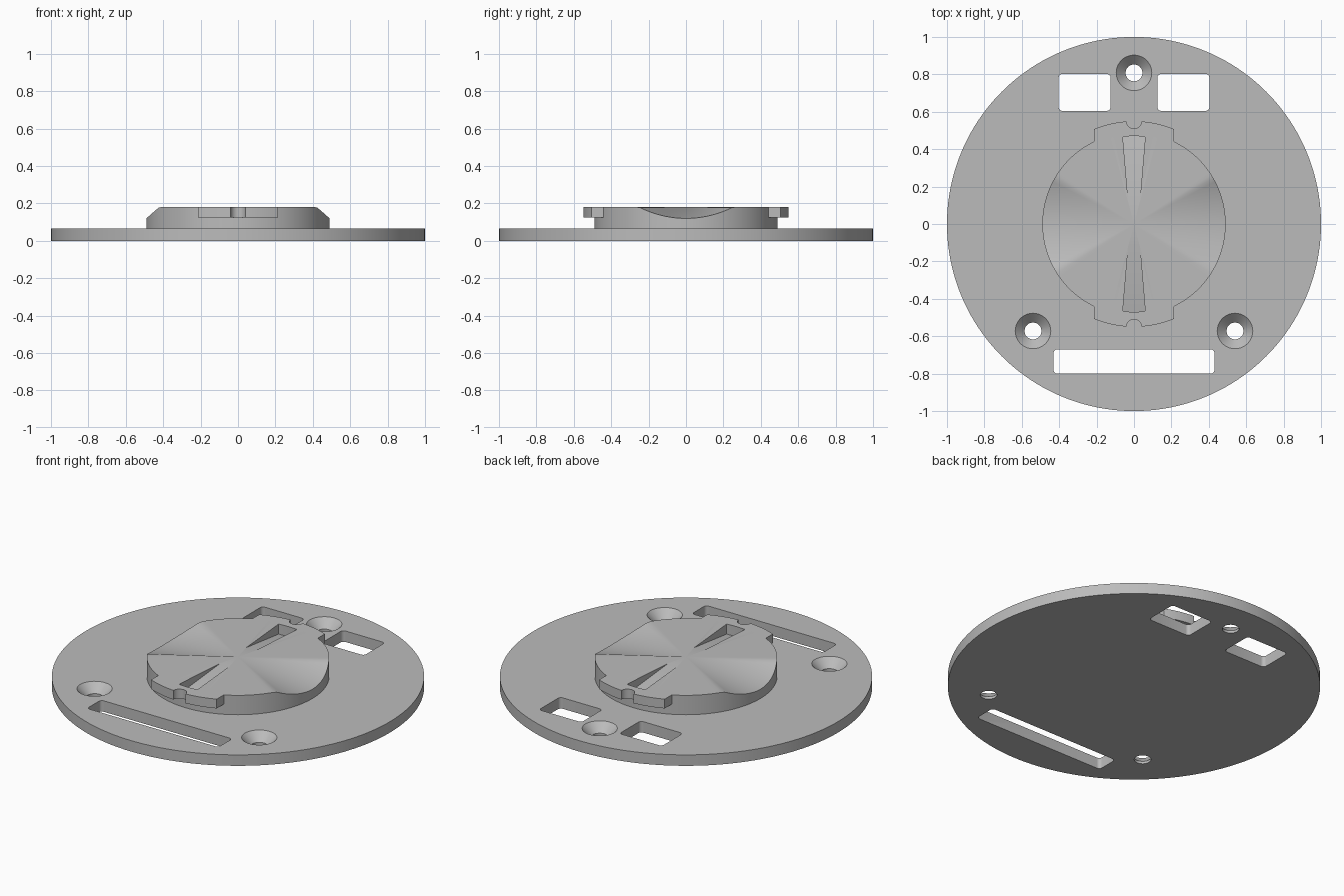
import bpy, bmesh, math
from math import sin, cos, pi

if "Cube" in bpy.data.objects:
    bpy.data.objects.remove(bpy.data.objects["Cube"], do_unlink=True)

PLATE_TOP, HUB_TOP, HUB_R = 0.065, 0.18, 0.49
DIP, DIP_HALF = 0.06, 0.25

grey = bpy.data.materials.new("plain grey")
grey.use_nodes = True
grey.diffuse_color = (0.5, 0.5, 0.5, 1)
grey.node_tree.nodes["Principled BSDF"].inputs["Base Color"].default_value = (0.5, 0.5, 0.5, 1)


def finish(name, bm):
    bmesh.ops.recalc_face_normals(bm, faces=bm.faces)
    mesh = bpy.data.meshes.new(name)
    bm.to_mesh(mesh)
    bm.free()
    mesh.materials.append(grey)
    obj = bpy.data.objects.new(name, mesh)
    bpy.context.collection.objects.link(obj)
    return obj


def arc(r, start, end, n, cx=0, cy=0):
    angles = [start + (end - start) * i / n for i in range(n + 1)]
    return [(cx + r * cos(a), cy + r * sin(a)) for a in angles]


def prism(name, outline, low, high):
    """Extrude an outline; low and high give z from x and y."""
    bm = bmesh.new()
    a = [bm.verts.new((x, y, low(x, y))) for x, y in outline]
    b = [bm.verts.new((x, y, high(x, y))) for x, y in outline]
    bm.faces.new(a)
    bm.faces.new(b)
    for i in range(len(a)):
        bm.faces.new((a[i - 1], a[i], b[i], b[i - 1]))
    return finish(name, bm)


def flat(z):
    return lambda x, y: z


def lathe(name, profile, cx, cy, n=48):
    bm = bmesh.new()
    rings = [[bm.verts.new((x, y, z)) for x, y in arc(r, 0, 2 * pi, n, cx, cy)[:-1]]
             for r, z in profile]
    for a, b in zip(rings, rings[1:]):
        for i in range(n):
            bm.faces.new((a[i - 1], a[i], b[i], b[i - 1]))
    bm.faces.new(rings[0])
    bm.faces.new(rings[-1])
    return finish(name, bm)


def rounded_rect(x0, x1, y0, y1, r=0.02):
    corners = [(x1 - r, y1 - r), (x0 + r, y1 - r), (x0 + r, y0 + r), (x1 - r, y0 + r)]
    return [p for i, (x, y) in enumerate(corners)
            for p in arc(r, i * pi / 2, (i + 1) * pi / 2, 6, x, y)]


def combine(target, tool, operation):
    mod = target.modifiers.new(operation.lower(), "BOOLEAN")
    mod.operation, mod.solver, mod.object = operation, "EXACT", tool
    bpy.context.view_layer.objects.active = target
    bpy.ops.object.modifier_apply(modifier=mod.name)
    bpy.data.objects.remove(tool, do_unlink=True)


# Base plate with windows, long slot and countersunk screw holes
plate = prism("base_plate", arc(1, 0, 2 * pi, 160)[:-1], flat(0), flat(PLATE_TOP))
for box in ((0.125, 0.403, 0.605, 0.802), (-0.403, -0.125, 0.605, 0.802),
            (-0.43, 0.43, -0.80, -0.67)):
    combine(plate, prism("window_cutter", rounded_rect(*box), flat(-0.1), flat(0.2)), "DIFFERENCE")
for x, y in ((0, 0.808), (0.54, -0.572), (-0.54, -0.572)):
    screw = [(0.045, -0.05), (0.045, 0.015), (0.105, 0.075)]
    combine(plate, lathe("screw_cutter", screw, x, y), "DIFFERENCE")


# Hub: the rim dips in a circular arc on both sides, ruled to a level centre
def rim_height(y):
    radius = (DIP_HALF ** 2 + DIP ** 2) / (2 * DIP)
    if abs(y) >= DIP_HALF:
        return HUB_TOP
    return HUB_TOP - DIP + radius - math.sqrt(radius ** 2 - y ** 2)


bm = bmesh.new()
circle = arc(HUB_R, 0, 2 * pi, 144)[:-1]
bottom = [bm.verts.new((x, y, PLATE_TOP - 0.005)) for x, y in circle]
top = [bm.verts.new((x, y, rim_height(y))) for x, y in circle]
peak = bm.verts.new((0, 0, HUB_TOP))
bm.faces.new(bottom)
for i in range(len(circle)):
    bm.faces.new((bottom[i - 1], bottom[i], top[i], top[i - 1]))
    bm.faces.new((top[i - 1], top[i], peak))
hub = finish("hub", bm)

# Locking tabs with a round notch, and tapered ramp grooves, front and back
half = math.asin(0.215 / 0.55)
for s in (1, -1):
    tab = arc(0.55, pi / 2 - half, pi / 2 + half, 24) + [(-0.215, 0.42), (0.215, 0.42)]
    # the inner edge bows outward so that it clears the groove
    tab = tab[:-2] + arc(0.48, pi / 2 + math.asin(0.215 / 0.48),
                         pi / 2 - math.asin(0.215 / 0.48), 24)
    tab_obj = prism("tab", [(x, s * y) for x, y in tab], flat(0.125), flat(HUB_TOP))
    combine(tab_obj, prism("notch_cutter", arc(0.04, 0, 2 * pi, 32, 0, s * 0.55)[:-1],
                           flat(0), flat(0.3)), "DIFFERENCE")
    combine(hub, tab_obj, "UNION")
    tip = math.asin(0.06 / 0.47)
    groove = arc(0.47, pi / 2 - tip, pi / 2 + tip, 8) + [(-0.03, 0.11), (0.03, 0.11)]
    ramp = lambda x, y: HUB_TOP - 0.06 * (abs(y) - 0.12) / 0.35
    # a flat-ended ramp keeps the floor planar along the curved end
    combine(hub, prism("groove_cutter", [(x, s * y) for x, y in groove], ramp, flat(0.3)),
            "DIFFERENCE")

# Smooth round walls, crisp edges
for obj in (plate, hub):
    bpy.ops.object.select_all(action="DESELECT")
    obj.select_set(True)
    bpy.context.view_layer.objects.active = obj
    bpy.ops.object.shade_smooth_by_angle(angle=math.radians(30))
